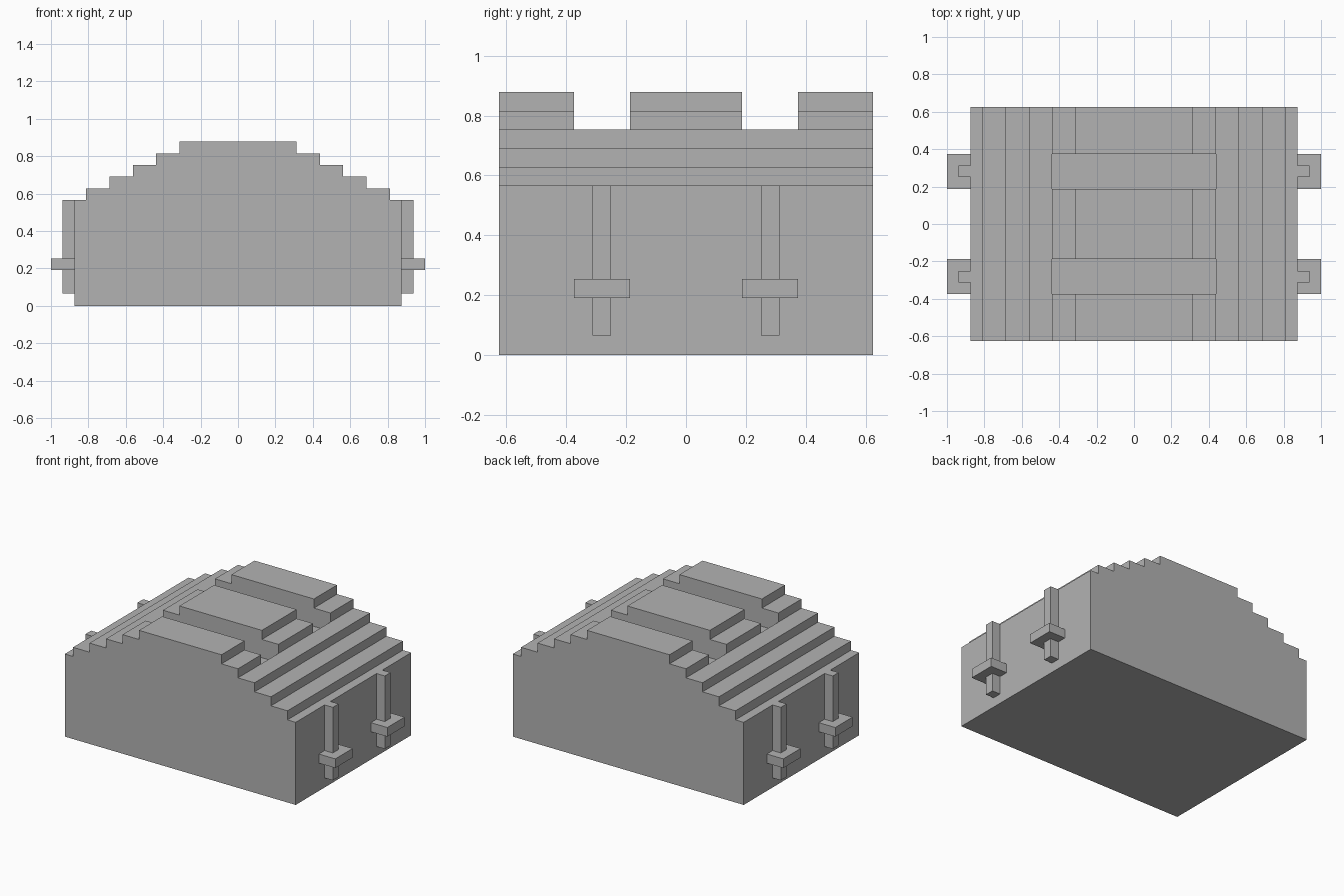
import bpy
import bmesh

cube = bpy.data.objects.get("Cube")
if cube:
    bpy.data.objects.remove(cube, do_unlink=True)

U = 1 / 16      # block unit
LIFT = 0.003    # thin base allowance

# Single flat grey
grey = bpy.data.materials.new("plain grey")
grey.use_nodes = True
colour = (0.45, 0.45, 0.45, 1)
grey.diffuse_color = colour
grey.node_tree.nodes["Principled BSDF"].inputs["Base Color"].default_value = colour


def prism(name, profile, y0, y1):
    """Extrude an (x, z) outline along y, all in block units."""
    bm = bmesh.new()
    face = bm.faces.new([bm.verts.new((x * U, y0 * U, z * U + (LIFT if z else 0)))
                         for x, z in profile])
    grown = bmesh.ops.extrude_face_region(bm, geom=[face])["geom"]
    moved = [v for v in grown if isinstance(v, bmesh.types.BMVert)]
    bmesh.ops.translate(bm, verts=moved, vec=(0, (y1 - y0) * U, 0))
    bmesh.ops.recalc_face_normals(bm, faces=bm.faces)
    mesh = bpy.data.meshes.new(name)
    bm.to_mesh(mesh)
    bm.free()
    mesh.materials.append(grey)
    obj = bpy.data.objects.new(name, mesh)
    bpy.context.collection.objects.link(obj)
    return obj


def box(name, x0, x1, y0, y1, z0, z1):
    return prism(name, [(x0, z0), (x1, z0), (x1, z1), (x0, z1)], y0, y1)


# Body with a stepped lid
right_side = [(14, 0), (14, 9)]
level = 9
for half_width in (13, 11, 9, 7, 5):
    right_side += [(half_width, level), (half_width, level + 1)]
    level += 1
outline = right_side + [(-x, z) for x, z in reversed(right_side)]
body = prism("stepped_body", outline, -10, 10)

# Two recessed channels across the crown of the lid
for y in (-6, 3):
    cutter = box("channel_cutter", -7, 7, y, y + 3, 11, 16)
    cutter.hide_render = True
    cut = body.modifiers.new("channel", 'BOOLEAN')
    cut.operation = 'DIFFERENCE'
    cut.solver = 'EXACT'
    cut.object = cutter
    bpy.context.view_layer.objects.active = body
    bpy.ops.object.modifier_apply(modifier=cut.name)
    bpy.data.objects.remove(cutter, do_unlink=True)

# Upright straps with crossbars on both ends
for side, label in ((1, "left"), (-1, "right")):
    for y, place in ((-4.5, "front"), (4.5, "back")):
        strap_x = sorted((14 * side, 15 * side))
        bar_x = sorted((14 * side, 16 * side))
        box(f"{label}_{place}_strap", *strap_x, y - 0.5, y + 0.5, 1, 9)
        box(f"{label}_{place}_crossbar", *bar_x, y - 1.5, y + 1.5, 3, 4)
